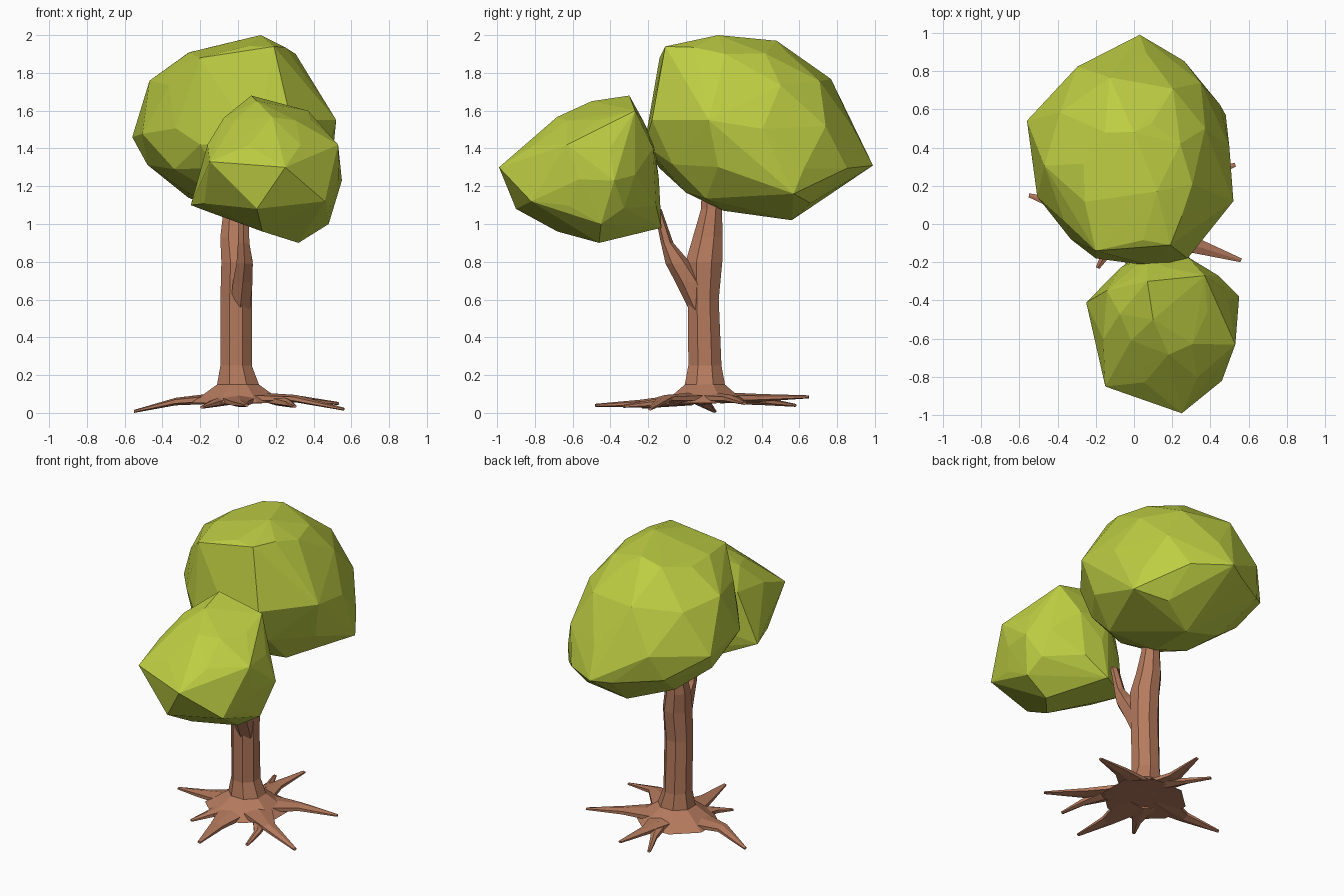
import bpy, bmesh, math, random
from mathutils import Vector

random.seed(4)


def material(name, rgb):
    m = bpy.data.materials.new(name)
    m.diffuse_color = (*rgb, 1)
    return m


BARK = material("bark brown", (0.46, 0.195, 0.11))
LEAF = material("leaf green", (0.51, 0.61, 0.055))


def finish(bm, name, mat):
    bmesh.ops.recalc_face_normals(bm, faces=bm.faces[:])
    mesh = bpy.data.meshes.new(name)
    bm.to_mesh(mesh)
    bm.free()
    mesh.materials.append(mat)
    ob = bpy.data.objects.new(name, mesh)
    bpy.context.collection.objects.link(ob)
    return ob


def loft(name, rings, side, up, n, mat):
    """Skin elliptical rings (centre, half width, half height) into a closed tube."""
    bm = bmesh.new()
    loops = []
    for c, w, h in rings:
        loops.append([bm.verts.new(Vector(c) + side * w * math.cos(a) + up * h * math.sin(a))
                      for a in [2 * math.pi * (k + 0.5) / n for k in range(n)]])
    for a, b in zip(loops, loops[1:]):
        for k in range(n):
            bm.faces.new((a[k], a[(k + 1) % n], b[(k + 1) % n], b[k]))
    bm.faces.new(loops[0])
    bm.faces.new(loops[-1])
    return finish(bm, name, mat)


def canopy(name, levels, extremes, n):
    """Faceted leaf mass: hull of staggered rings (z, x0, x1, y0, y1) and corner points."""
    bm = bmesh.new()
    for i, (z, x0, x1, y0, y1) in enumerate(levels):
        for k in range(n):
            a = 2 * math.pi * (k + 0.5 * (i % 2) + random.uniform(-0.15, 0.15)) / n
            bm.verts.new(((x0 + x1) / 2 + (x1 - x0) / 2 * math.cos(a) * 1.02,
                          (y0 + y1) / 2 + (y1 - y0) / 2 * math.sin(a) * 1.02,
                          z + random.uniform(-0.025, 0.025)))
    for p in extremes:
        bm.verts.new(p)
    bmesh.ops.convex_hull(bm, input=bm.verts[:])
    bmesh.ops.delete(bm, geom=[v for v in bm.verts if not v.link_faces], context='VERTS')
    return finish(bm, name, LEAF)


X, Y, Z = Vector((1, 0, 0)), Vector((0, 1, 0)), Vector((0, 0, 1))

# trunk with flared foot
loft("trunk", [((0, 0.1, 0.052), 0.27, 0.25), ((0, 0.1, 0.09), 0.21, 0.19),
               ((0, 0.1, 0.15), 0.12, 0.115), ((-0.01, 0.1, 0.25), 0.09, 0.095),
               ((-0.01, 0.092, 0.6), 0.09, 0.088), ((-0.005, 0.095, 0.8), 0.09, 0.105),
               ((-0.02, 0.115, 0.93), 0.08, 0.085), ((-0.02, 0.135, 1.08), 0.06, 0.06),
               ((-0.02, 0.135, 1.25), 0.055, 0.055)],
     X, Y, 8, BARK)

# forked side branch
loft("side_branch", [((0.01, 0.085, 0.53), 0.06, 0.06), ((0.025, 0.02, 0.69), 0.06, 0.075),
                     ((0.035, -0.04, 0.79), 0.05, 0.068), ((0.03, -0.1, 0.9), 0.035, 0.033),
                     ((0.03, -0.15, 1.08), 0.028, 0.02)], X, Y, 6, BARK)

# roots: base, bend and tip points, starting half width
ROOTS = [
    ((-0.08, 0.11, 0.08), (-0.33, 0.08, 0.06), (-0.55, 0.15, 0.008), 0.13),
    ((0.08, 0.06, 0.08), (0.31, -0.11, 0.075), (0.56, -0.19, 0.02), 0.13),
    ((0.20, -0.04, 0.07), (0.27, -0.18, 0.05), (0.30, -0.33, 0.035), 0.06),
    ((0.08, 0.14, 0.08), (0.30, 0.24, 0.075), (0.53, 0.31, 0.05), 0.13),
    ((0.01, 0.18, 0.08), (0.01, 0.40, 0.08), (0.04, 0.65, 0.085), 0.12),
    ((0.0, 0.30, 0.075), (-0.06, 0.43, 0.06), (-0.13, 0.58, 0.04), 0.06),
    ((0.0, 0.02, 0.075), (0.01, -0.24, 0.05), (0.045, -0.48, 0.04), 0.13),
    ((-0.06, 0.03, 0.07), (-0.13, -0.13, 0.05), (-0.19, -0.23, 0.03), 0.09),
]
for i, (a, b, c, w) in enumerate(ROOTS):
    d = Vector(c) - Vector(a)
    side = Vector((-d.y, d.x, 0)).normalized()
    loft(f"root_{i + 1}", [(a, w, 0.03), (b, w * 0.38, 0.02), (c, 0.012, 0.008)],
         side, Z, 6, BARK)

# large rear leaf mass
canopy("large_canopy", [
    (1.92, -0.27, 0.30, -0.08, 0.53), (1.75, -0.46, 0.40, -0.14, 0.77),
    (1.50, -0.54, 0.49, -0.17, 0.89), (1.31, -0.47, 0.49, -0.15, 0.92),
    (1.15, -0.29, 0.37, 0.0, 0.68)],
    [(0.12, 0.17, 2.0), (0.0, 0.48, 1.97), (0.03, 0.99, 1.31), (-0.56, 0.54, 1.46),
     (0.52, 0.12, 1.55), (0.05, 0.56, 1.02), (-0.2, -0.14, 1.88), (0.19, -0.11, 1.94),
     (0.28, -0.18, 1.55), (-0.2, -0.18, 1.42), (0.1, -0.22, 1.42), (0.0, 0.2, 1.07),
     (0.48, 0.57, 1.16), (0.28, 0.66, 1.11)], 9)

# small front leaf mass
canopy("small_canopy", [
    (1.57, -0.07, 0.38, -0.68, -0.23), (1.42, -0.17, 0.50, -0.84, -0.16),
    (1.24, -0.20, 0.53, -0.90, -0.15), (1.09, -0.19, 0.50, -0.86, -0.15)],
    [(0.07, -0.3, 1.68), (0.1, -0.5, 1.65), (0.25, -0.99, 1.30), (0.55, -0.38, 1.23),
     (0.53, -0.63, 1.42), (-0.25, -0.41, 1.1), (-0.15, -0.85, 1.33), (0.32, -0.46, 0.90),
     (0.1, -0.13, 0.98), (0.13, -0.68, 0.96), (0.46, -0.82, 1.12), (0.48, -0.45, 1.0),
     (0.1, -0.9, 1.08), (0.37, -0.27, 1.6)], 8)
